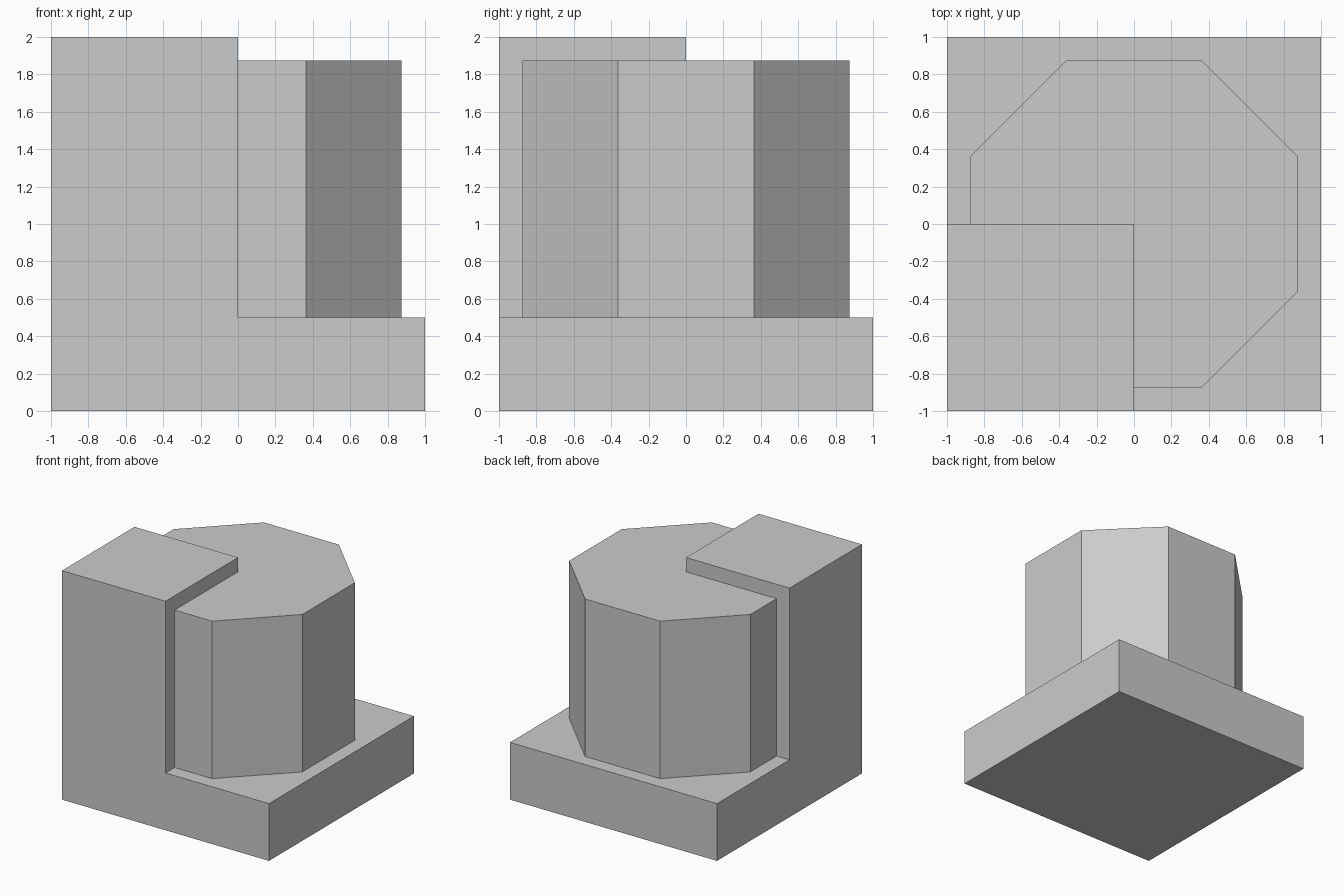
import bpy
import bmesh
from math import cos, pi
from mathutils import Matrix

BASE_TOP, DRUM_TOP, BLOCK_TOP = 0.5, 1.875, 2.0
DRUM_APOTHEM = 0.875

default_cube = bpy.data.objects.get("Cube")
if default_cube:
    bpy.data.objects.remove(default_cube, do_unlink=True)

# Single plain grey
grey = bpy.data.materials.new("plain_grey")
grey.use_nodes = True
grey.diffuse_color = (0.6, 0.6, 0.6, 1)
shader = next(n for n in grey.node_tree.nodes if n.type == 'BSDF_PRINCIPLED')
shader.inputs["Base Color"].default_value = grey.diffuse_color


def finish(name, bm):
    """Turn a bmesh into a flat-shaded grey object."""
    bmesh.ops.recalc_face_normals(bm, faces=bm.faces)
    mesh = bpy.data.meshes.new(name)
    bm.to_mesh(mesh)
    bm.free()
    mesh.materials.append(grey)
    obj = bpy.data.objects.new(name, mesh)
    bpy.context.collection.objects.link(obj)
    return obj


def raise_faces(bm, faces, height, keep=False):
    """Extrude faces straight up and return the new top faces."""
    result = bmesh.ops.extrude_face_region(bm, geom=faces, use_keep_orig=keep)["geom"]
    verts = [g for g in result if isinstance(g, bmesh.types.BMVert)]
    bmesh.ops.translate(bm, verts=verts, vec=(0, 0, height))
    return [g for g in result if isinstance(g, bmesh.types.BMFace)]


# Square base with the front right quarter raised into a corner block
bm = bmesh.new()
bmesh.ops.create_grid(bm, x_segments=2, y_segments=2, size=1)
top = raise_faces(bm, bm.faces[:], BASE_TOP, keep=True)
corner = [f for f in top
          if f.calc_center_median().x < 0 and f.calc_center_median().y < 0]
raise_faces(bm, corner, BLOCK_TOP - BASE_TOP)
bmesh.ops.recalc_face_normals(bm, faces=bm.faces)
bmesh.ops.dissolve_limit(bm, angle_limit=0.01, verts=bm.verts, edges=bm.edges)
finish("base_with_corner_block", bm)

# Eight-sided drum with its flats facing the base sides
bm = bmesh.new()
radius = DRUM_APOTHEM / cos(pi / 8)
place = Matrix.Translation((0, 0, (BASE_TOP + DRUM_TOP) / 2)) @ Matrix.Rotation(pi / 8, 4, 'Z')
bmesh.ops.create_cone(bm, cap_ends=True, segments=8, radius1=radius, radius2=radius,
                      depth=DRUM_TOP - BASE_TOP, matrix=place)
finish("octagonal_drum", bm)
